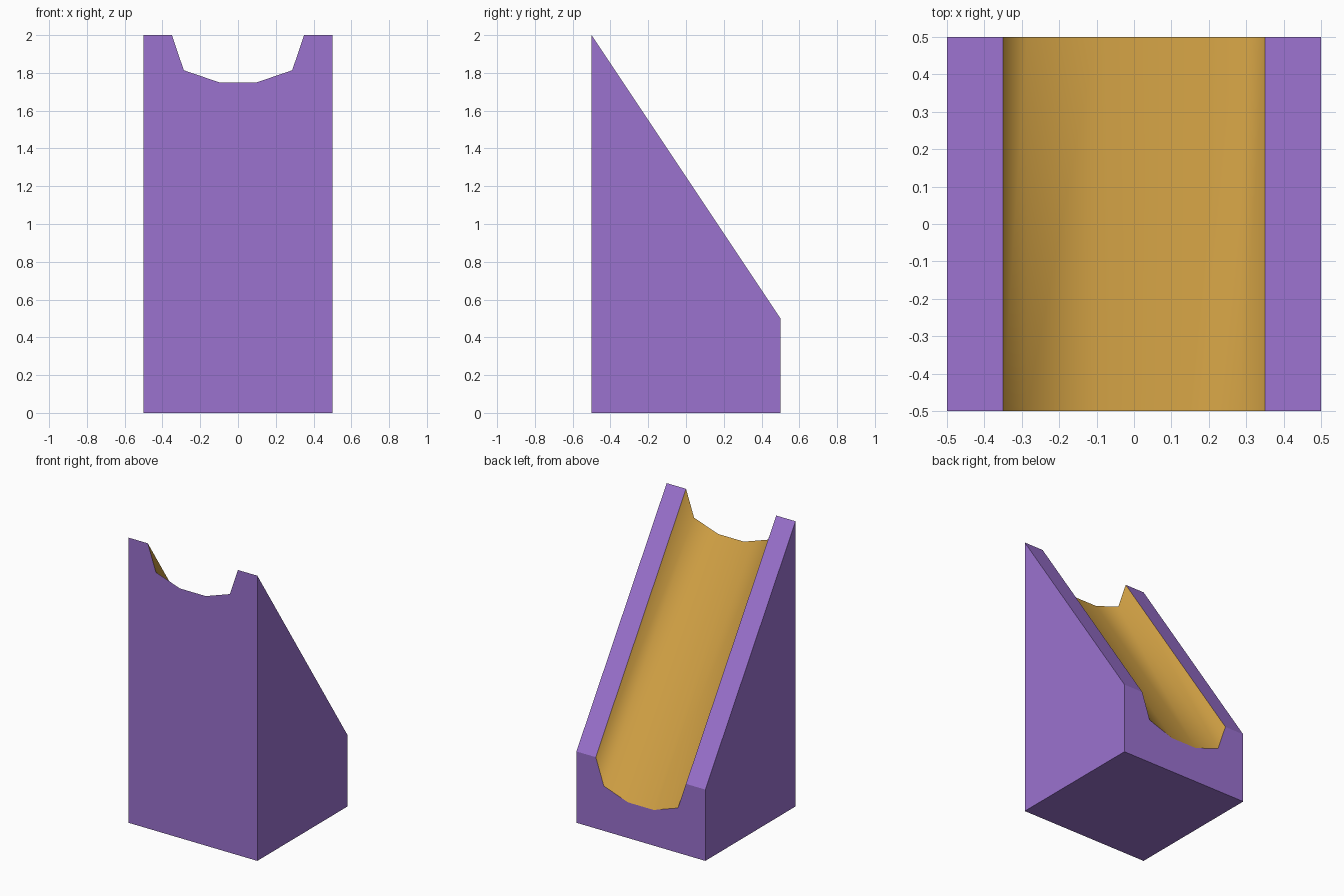
import bpy, bmesh

if "Cube" in bpy.data.objects:
    bpy.data.objects.remove(bpy.data.objects["Cube"])


def material(name, rgb):
    m = bpy.data.materials.new(name)
    m.diffuse_color = (*rgb, 1.0)
    m.use_nodes = True
    m.node_tree.nodes["Principled BSDF"].inputs["Base Color"].default_value = m.diffuse_color
    return m


# Cross-section at the front: right half of the channel, mirrored to the left
HALF = [(0.10, 1.75), (0.287, 1.814), (0.35, 2.0), (0.5, 2.0), (0.5, 0.0)]
profile = [(-x, z) for x, z in reversed(HALF)] + HALF
DROP = 1.5  # the sloped top falls this far from front to back

bm = bmesh.new()
front = [bm.verts.new((x, -0.5, z)) for x, z in profile]
back = [bm.verts.new((x, 0.5, z - DROP if z > 0 else 0)) for x, z in profile]
bm.faces.new(front)
bm.faces.new(back[::-1])

# Long faces; those inside the channel are orange and smooth
n = len(profile)
for i in range(n):
    j = (i + 1) % n
    f = bm.faces.new((front[i], back[i], back[j], front[j]))
    if all(abs(profile[k][0]) < 0.4 for k in (i, j)):
        f.material_index = 1
        f.smooth = True

# Keep the channel's rim and ends sharp
for e in bm.edges:
    e.smooth = all(f.material_index == 1 for f in e.link_faces)
bmesh.ops.recalc_face_normals(bm, faces=bm.faces[:])

mesh = bpy.data.meshes.new("slide_ramp")
bm.to_mesh(mesh)
bm.free()
mesh.materials.append(material("purple", (0.328, 0.168, 0.624)))
mesh.materials.append(material("golden orange", (0.658, 0.366, 0.06)))
ramp = bpy.data.objects.new("slide_ramp", mesh)
bpy.context.collection.objects.link(ramp)
